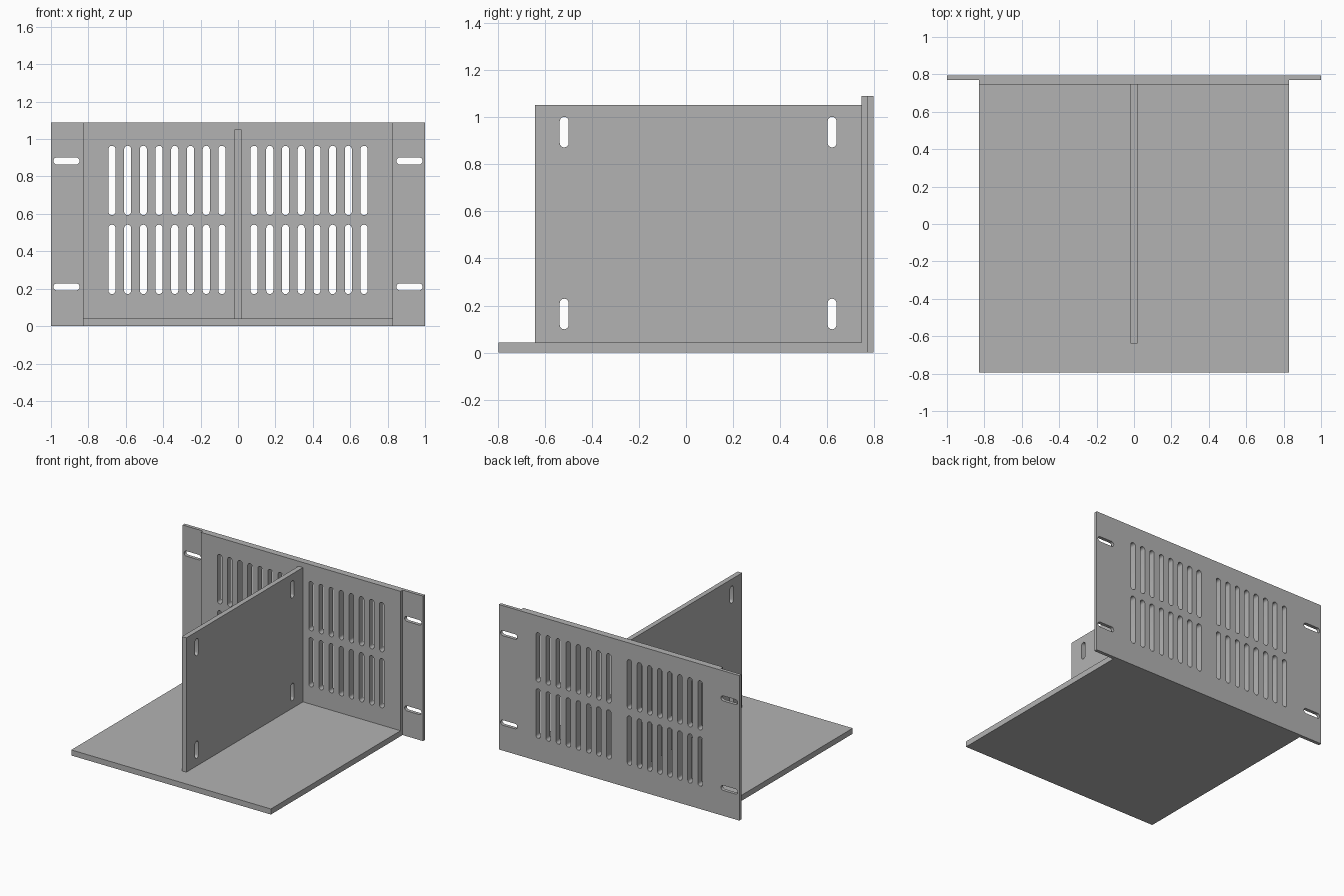
import bpy
import bmesh
import math
from mathutils import Matrix

cube = bpy.data.objects.get("Cube")
if cube:
    bpy.data.objects.remove(cube, do_unlink=True)

# One painted metal colour
metal = bpy.data.materials.new("grey metal")
metal.use_nodes = True
grey = (0.45, 0.45, 0.45, 1)
metal.diffuse_color = grey
metal.node_tree.nodes["Principled BSDF"].inputs["Base Color"].default_value = grey

HEIGHT = 1.09
HALF_W = 0.83        # half width of shelf and vented panel
DEPTH = 0.795
PANEL_FRONT = 0.745
EAR_FRONT = 0.77
FLOOR_TOP = 0.042

# Frames taking a flat outline (u, v) and its thickness into the world
FACING_FRONT = Matrix(((1, 0, 0, 0), (0, 0, -1, 0), (0, 1, 0, 0), (0, 0, 0, 1)))
FACING_SIDE = Matrix(((0, 0, 1, 0), (1, 0, 0, 0), (0, 1, 0, 0), (0, 0, 0, 1)))
FACING_UP = Matrix.Identity(4)


def rectangle(u0, u1, v0, v1):
    return [(u0, v0), (u1, v0), (u1, v1), (u0, v1)]


def slot(cu, cv, length, width, upright=True, steps=8):
    """Round-ended slot outline centred on (cu, cv)."""
    r, half = width / 2, (length - width) / 2
    pts = []
    for side in (1, -1):
        for i in range(steps + 1):
            a = math.pi * i / steps
            p = (side * r * math.cos(a), side * (half + r * math.sin(a)))
            if not upright:
                p = (p[1], -p[0])
            pts.append((cu + p[0], cv + p[1]))
    return pts


def plate(name, outline, holes, frame, thickness, centre):
    """Flat plate with holes, extruded evenly about its centre plane."""
    curve = bpy.data.curves.new(name + " profile", 'CURVE')
    curve.dimensions = '2D'
    curve.fill_mode = 'BOTH'
    curve.extrude = thickness / 2
    for pts in [outline] + holes:
        spline = curve.splines.new('POLY')
        spline.points.add(len(pts) - 1)
        for point, (u, v) in zip(spline.points, pts):
            point.co = (u, v, 0, 1)
        spline.use_cyclic_u = True
    helper = bpy.data.objects.new(name + " helper", curve)
    mesh = bpy.data.meshes.new_from_object(helper)
    bpy.data.objects.remove(helper)
    bpy.data.curves.remove(curve)

    mesh.name = name
    mesh.transform(Matrix.Translation(centre) @ frame)
    bm = bmesh.new()
    bm.from_mesh(mesh)
    bmesh.ops.remove_doubles(bm, verts=bm.verts, dist=1e-5)
    bmesh.ops.recalc_face_normals(bm, faces=bm.faces)
    bm.to_mesh(mesh)
    bm.free()
    mesh.materials.clear()
    mesh.materials.append(metal)

    obj = bpy.data.objects.new(name, mesh)
    bpy.context.collection.objects.link(obj)
    bpy.ops.object.select_all(action='DESELECT')
    obj.select_set(True)
    bpy.context.view_layer.objects.active = obj
    bpy.ops.object.shade_smooth_by_angle(angle=math.radians(30))
    return obj


# Shelf floor
plate("shelf_floor", rectangle(-HALF_W, HALF_W, -DEPTH, PANEL_FRONT), [],
      FACING_UP, FLOOR_TOP, (0, 0, FLOOR_TOP / 2))

# Vented panel: two rows of eight slots on each side of the middle
vents = [slot(side * (0.086 + 0.084 * i), z, 0.371, 0.038)
         for side in (-1, 1) for z in (0.357, 0.779) for i in range(8)]
plate("vented_panel", rectangle(-HALF_W, HALF_W, 0, HEIGHT), vents,
      FACING_FRONT, DEPTH - PANEL_FRONT, (0, (DEPTH + PANEL_FRONT) / 2, 0))

# Thin mounting ears, flush with the outer face of the panel
for name, side in (("left_mounting_ear", 1), ("right_mounting_ear", -1)):
    u0, u1 = sorted((side * HALF_W, side))
    slots = [slot(side * 0.917, z, 0.14, 0.038, upright=False)
             for z in (0.21, 0.883)]
    plate(name, rectangle(u0, u1, 0, HEIGHT), slots,
          FACING_FRONT, DEPTH - EAR_FRONT, (0, (DEPTH + EAR_FRONT) / 2, 0))

# Upright divider with four fixing slots
fixings = [slot(y, z, 0.13, 0.038) for y in (-0.517, 0.62) for z in (0.164, 0.936)]
plate("divider", rectangle(-0.64, PANEL_FRONT, FLOOR_TOP, 1.052), fixings,
      FACING_SIDE, 0.037, (0, 0, 0))
